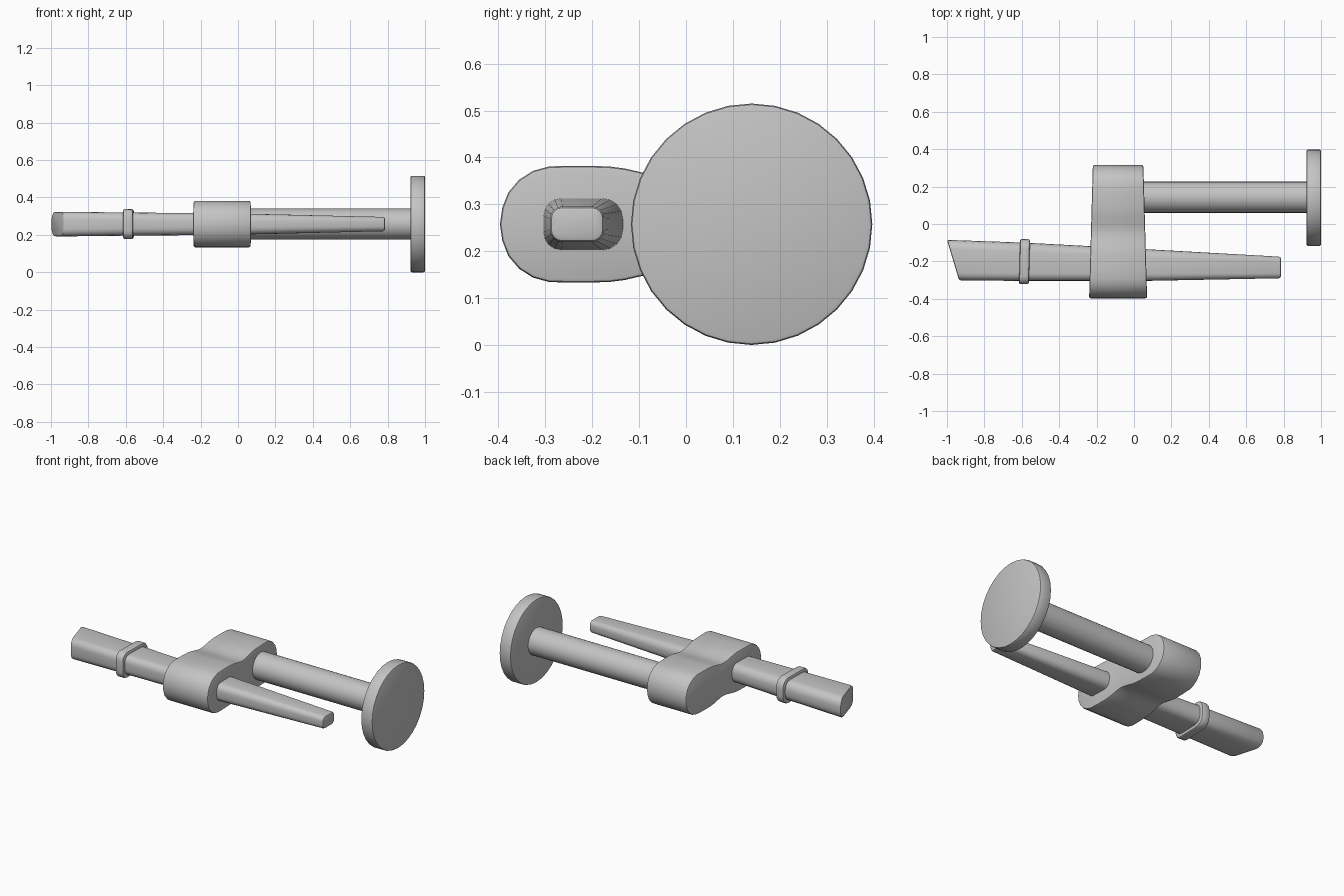
import bpy, bmesh, math
from mathutils import Vector

if "Cube" in bpy.data.objects:
    bpy.data.objects.remove(bpy.data.objects["Cube"])

grey = bpy.data.materials.new("plain_grey")
grey.diffuse_color = (0.55, 0.55, 0.55, 1)
grey.use_nodes = True
grey.node_tree.nodes["Principled BSDF"].inputs["Base Color"].default_value = grey.diffuse_color
ZC = 0.2575   # height of the common centre line


def loft(name, rings, bevel=0.0):
    """Skin a list of equal-length rings, cap both ends, bevel the cap rims."""
    bm = bmesh.new()
    loops = [[bm.verts.new(p) for p in ring] for ring in rings]
    n = len(loops[0])
    for a, b in zip(loops, loops[1:]):
        for i in range(n):
            j = (i + 1) % n
            bm.faces.new((a[i], a[j], b[j], b[i]))
    caps = [bm.faces.new(loops[0][::-1]), bm.faces.new(loops[-1])]
    bmesh.ops.recalc_face_normals(bm, faces=bm.faces)
    if bevel:
        rim = list({e for f in caps for e in f.edges})
        bmesh.ops.bevel(bm, geom=rim, offset=bevel, segments=2,
                        profile=0.5, affect='EDGES', clamp_overlap=True)
    me = bpy.data.meshes.new(name)
    bm.to_mesh(me)
    bm.free()
    me.materials.append(grey)
    ob = bpy.data.objects.new(name, me)
    bpy.context.collection.objects.link(ob)
    bpy.ops.object.select_all(action='DESELECT')
    ob.select_set(True)
    bpy.context.view_layer.objects.active = ob
    bpy.ops.object.shade_smooth_by_angle(angle=math.radians(35))
    return ob


def circle(x, yc, r, n=32):
    return [(x, yc + r * math.cos(2 * math.pi * i / n),
             ZC + r * math.sin(2 * math.pi * i / n)) for i in range(n)]


def rounded(x, y0, y1, hz, r_front, r_back, slant=0.0, seg=4):
    """Rounded rectangle across x; slant shifts the low-y side in x."""
    pts = []
    for sy, sz, a0, r in ((1, 1, 0, r_back), (-1, 1, 90, r_front),
                          (-1, -1, 180, r_front), (1, -1, 270, r_back)):
        cy = y1 - r if sy > 0 else y0 + r
        cz = sz * (hz - r)
        for k in range(seg + 1):
            a = math.radians(a0 + 90 * k / seg)
            y = cy + r * math.cos(a)
            pts.append((x + slant * (y1 - y) / (y1 - y0), y,
                        ZC + cz + r * math.sin(a)))
    return pts


# end disc and its rod
loft("end_disc", [circle(0.922, 0.14, 0.2575), circle(1.0, 0.14, 0.2575)], 0.008)
loft("rod", [circle(0.0, 0.143, 0.083), circle(0.93, 0.143, 0.083)])

# clamp block: symmetric peanut profile, slightly narrower toward the rod
MID = -0.041
quarter = [(0.356, 0.0), (0.351, 0.035), (0.338, 0.068), (0.315, 0.095),
           (0.285, 0.114), (0.25, 0.1235), (0.19, 0.1245), (0.125, 0.1235),
           (0.09, 0.119), (0.055, 0.111), (0.025, 0.105), (0.0, 0.103)]
top = quarter + [(-y, z) for y, z in quarter[-2::-1]]
outline = top + [(y, -z) for y, z in top[-2:0:-1]]


def block_ring(side):
    return [(-0.085 + side * (0.145 - 0.028 * y), MID + y, ZC + z)
            for y, z in outline]


loft("clamp_block", [block_ring(-1), block_ring(1)], 0.008)

# tapered bar with a slanted end
bar = [(-1.0, -0.302, -0.085, 0.066, 0.04, 0.05, 0.065),
       (-0.6, -0.304, -0.099, 0.062, 0.04, 0.048, 0.0),
       (-0.24, -0.304, -0.118, 0.059, 0.04, 0.046, 0.0),
       (0.07, -0.304, -0.135, 0.055, 0.038, 0.044, 0.0),
       (0.785, -0.290, -0.175, 0.038, 0.026, 0.026, 0.0)]
loft("tapered_bar", [rounded(*s) for s in bar], 0.010)

# collar around the bar
loft("collar", [rounded(-0.609, -0.322, -0.079, 0.081, 0.045, 0.055, -0.006),
                rounded(-0.556, -0.322, -0.081, 0.080, 0.045, 0.055, -0.006)], 0.010)
